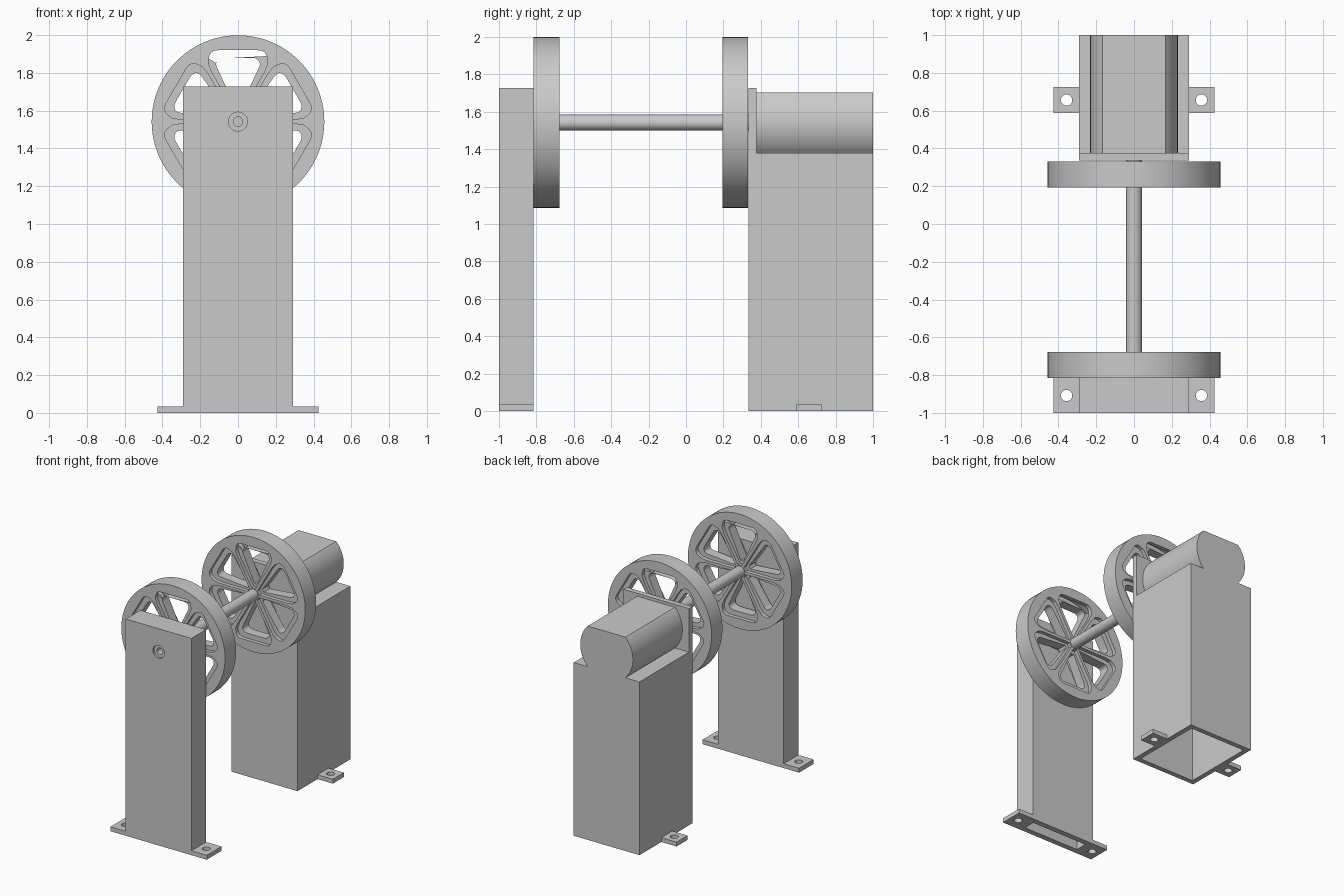
import bpy, bmesh, math
from mathutils import Matrix, Vector

cube = bpy.data.objects.get("Cube")
if cube:
    bpy.data.objects.remove(cube, do_unlink=True)

grey = bpy.data.materials.new("plain grey")
grey.use_nodes = True
grey.diffuse_color = (0.59, 0.59, 0.59, 1)
grey.node_tree.nodes["Principled BSDF"].inputs["Base Color"].default_value = grey.diffuse_color

AXLE_Z = 1.542


def finish(name, bm):
    bmesh.ops.recalc_face_normals(bm, faces=bm.faces)
    mesh = bpy.data.meshes.new(name)
    bm.to_mesh(mesh)
    bm.free()
    obj = bpy.data.objects.new(name, mesh)
    bpy.context.collection.objects.link(obj)
    mesh.materials.append(grey)
    return obj


def add_box(bm, x0, x1, y0, y1, z0, z1):
    size = Matrix.Diagonal((x1 - x0, y1 - y0, z1 - z0, 1))
    centre = Vector((x0 + x1, y0 + y1, z0 + z1)) / 2
    bmesh.ops.create_cube(bm, size=1, matrix=Matrix.Translation(centre) @ size)


def add_loop(bm, outline, y):
    """Vertices of an x-z outline, measured from the axle."""
    return [bm.verts.new((x, y, AXLE_Z + z)) for x, z in outline]


def add_wall(bm, a, b):
    for i in range(len(a)):
        bm.faces.new((a[i - 1], a[i], b[i], b[i - 1]))


def add_prism(bm, outline, y0, y1):
    a, b = add_loop(bm, outline, y0), add_loop(bm, outline, y1)
    add_wall(bm, a, b)
    bm.faces.new(a)
    bm.faces.new(b)


def fill_between(bm, loops):
    """Fill a flat region bounded by the first loop and pierced by the others."""
    edges = [bm.edges.get((v[i - 1], v[i])) for v in loops for i in range(len(v))]
    bmesh.ops.triangle_fill(bm, use_beauty=True, edges=edges, normal=(0, 1, 0))


def circle(radius, steps=64):
    turn = math.tau / steps
    return [(radius * math.cos(i * turn), radius * math.sin(i * turn)) for i in range(steps)]


def cut(obj, bm):
    cutter = finish("cutter", bm)
    cutter.hide_render = True
    mod = obj.modifiers.new("cut", "BOOLEAN")
    mod.operation, mod.solver, mod.object = "DIFFERENCE", "EXACT", cutter
    bpy.context.view_layer.objects.active = obj
    bpy.ops.object.modifier_apply(modifier=mod.name)
    bpy.data.objects.remove(cutter, do_unlink=True)


def smooth(obj):
    bpy.ops.object.select_all(action="DESELECT")
    obj.select_set(True)
    bpy.context.view_layer.objects.active = obj
    bpy.ops.object.shade_smooth_by_angle(angle=math.radians(25))


def box(name, *bounds):
    bm = bmesh.new()
    add_box(bm, *bounds)
    return finish(name, bm)


def cut_box(obj, *bounds):
    bm = bmesh.new()
    add_box(bm, *bounds)
    cut(obj, bm)


def cut_disc(obj, radius, y0, y1):
    bm = bmesh.new()
    add_prism(bm, circle(radius), y0, y1)
    cut(obj, bm)


def foot_tabs(prefix, y0, y1):
    """Pair of drilled mounting tabs."""
    for side, label in ((1, "left"), (-1, "right")):
        xs = sorted((side * 0.29, side * 0.425))
        tab = box(f"{prefix}_{label}_foot", *xs, y0, y1, 0, 0.035)
        bm = bmesh.new()
        spot = Matrix.Translation((side * 0.357, (y0 + y1) / 2, 0))
        bmesh.ops.create_cone(bm, cap_ends=True, segments=32, radius1=0.03,
                              radius2=0.03, depth=0.2, matrix=spot)
        cut(tab, bm)
        smooth(tab)


# Front post, hollow from below, with a stepped axle socket
front_post = box("front_post", -0.29, 0.29, -1, -0.816, 0, 1.727)
cut_box(front_post, -0.25, 0.25, -0.955, -0.86, -0.1, 1.4)
cut_disc(front_post, 0.05, -1.1, -0.985)
cut_disc(front_post, 0.025, -1.1, -0.93)
smooth(front_post)
foot_tabs("front", -1, -0.816)

# Rear housing, hollow from below, with its mounting plate
housing = box("rear_housing", -0.29, 0.29, 0.335, 1, 0, 1.38)
cut_box(housing, -0.25, 0.25, 0.375, 0.96, -0.1, 1.34)
box("motor_plate", -0.29, 0.29, 0.335, 0.377, 1.38, 1.727)
foot_tabs("rear", 0.587, 0.725)

# Motor: cylinder with flat top and bottom
arc = math.asin(0.162 / 0.232)
side = [-arc + 2 * arc * i / 20 for i in range(21)]
profile = [(0.232 * math.cos(a + t), 0.232 * math.sin(a + t))
           for t in (0, math.pi) for a in side]
bm = bmesh.new()
add_prism(bm, profile, 0.377, 1)
smooth(finish("motor", bm))

# Axle
bm = bmesh.new()
add_prism(bm, circle(0.043), -0.818, 0.337)
smooth(finish("axle", bm))


def petals(half):
    """Six outlines around the axle from the right half of one."""
    outline = half + [(-x, z) for x, z in reversed(half)]
    turns = [(math.cos(i * math.pi / 3), math.sin(i * math.pi / 3)) for i in range(6)]
    return [[(x * c - z * s, x * s + z * c) for x, z in outline] for c, s in turns]


def rounded(points, corner, radius, steps=6):
    """Replace an outline corner with a quadratic bend."""
    p = [Vector(q) for q in points]
    b = p[corner]
    a = b + (p[corner - 1] - b).normalized() * radius
    c = b + (p[corner + 1] - b).normalized() * radius
    bend = [a * (1 - t) ** 2 + b * 2 * t * (1 - t) + c * t * t
            for t in (i / steps for i in range(steps + 1))]
    return [tuple(q) for q in p[:corner] + bend + p[corner + 1:]]


hole = rounded([(0.012, 0.075), (0.12, 0.305), (0.104, 0.338), (0.02, 0.338)], 2, 0.03)
hole = rounded(hole, 1, 0.02)
pocket = rounded([(0.016, 0.05), (0.14, 0.265), (0.157, 0.31), (0.15, 0.378), (0.02, 0.378)], 3, 0.045)


def wheel(name, y0, y1, recess=0.03):
    """Rim with six through holes, each in a shallow pocket on both faces."""
    bm = bmesh.new()
    rims, floors = [], []
    for y, inner in ((y0, y0 + recess), (y1, y1 - recess)):
        rim = add_loop(bm, circle(0.457, steps=96), y)
        mouths = [add_loop(bm, p, y) for p in petals(pocket)]
        bases = [add_loop(bm, p, inner) for p in petals(pocket)]
        holes = [add_loop(bm, p, inner) for p in petals(hole)]
        for mouth, base in zip(mouths, bases):
            add_wall(bm, mouth, base)
        rims.append((rim, mouths))
        floors.append((bases, holes))
    add_wall(bm, rims[0][0], rims[1][0])
    for near, far in zip(floors[0][1], floors[1][1]):
        add_wall(bm, near, far)
    for rim, mouths in rims:
        fill_between(bm, [rim] + mouths)
    for bases, holes in floors:
        for base, opening in zip(bases, holes):
            fill_between(bm, [base, opening])
    smooth(finish(name, bm))


# Spoked wheels
wheel("front_wheel", -0.816, -0.677)
wheel("rear_wheel", 0.194, 0.331)
